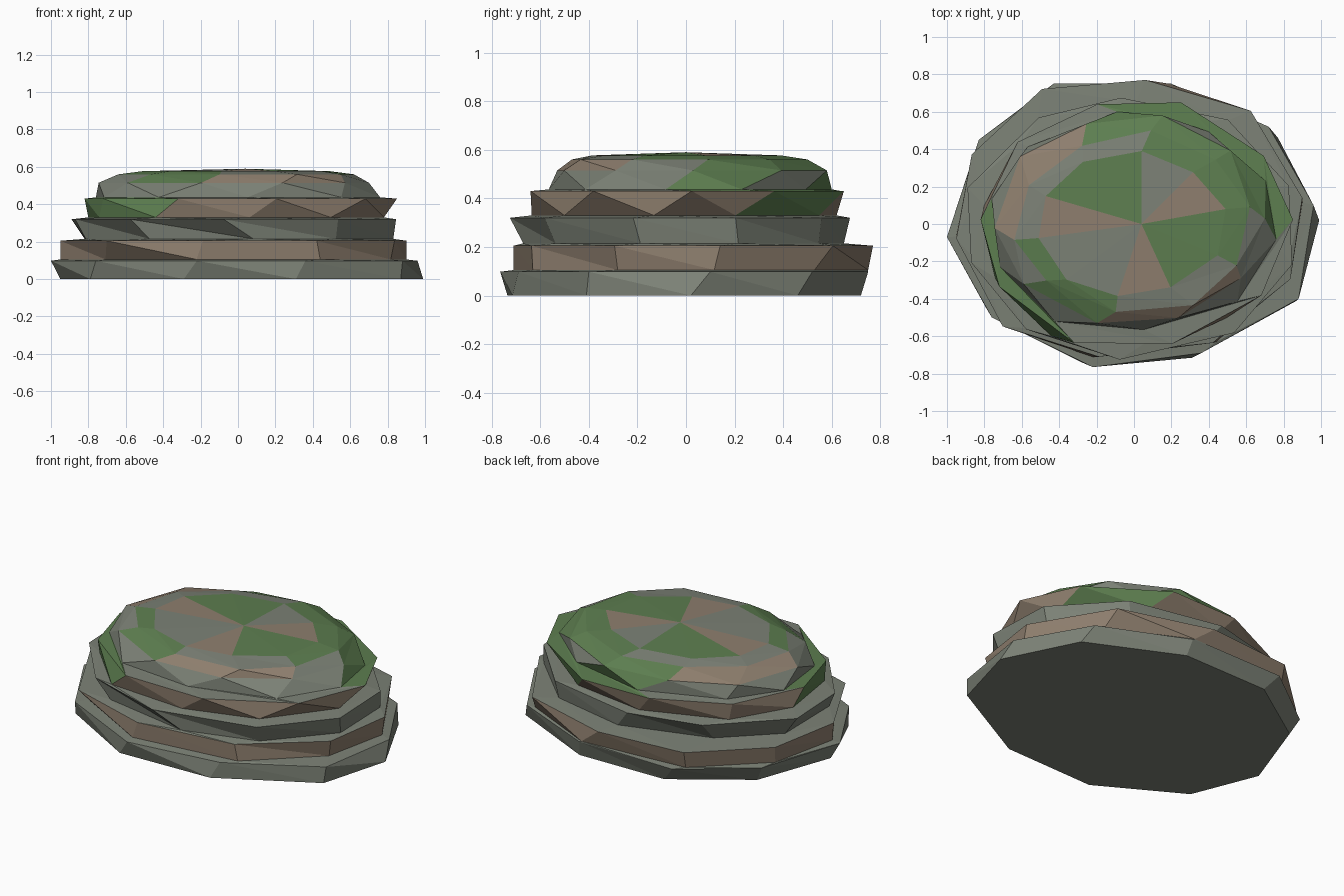
import bpy, bmesh, math, random

if "Cube" in bpy.data.objects:
    bpy.data.objects.remove(bpy.data.objects["Cube"])

random.seed(4)
N = 10
COLOURS = {"S": ("stone", (0.20, 0.22, 0.18, 1)),
           "B": ("brown_stone", (0.27, 0.21, 0.155, 1)),
           "G": ("moss", (0.11, 0.21, 0.08, 1))}
KEYS = list(COLOURS)

# Hand-shaped outlines of the lowest slab
base_low = [(.99, .02), (.77, .46), (.22, .72), (-.35, .71), (-.78, .42),
            (-.95, -.05), (-.79, -.45), (-.29, -.735), (.31, -.715), (.87, -.41)]
base_high = [(.96, .1), (.72, .52), (.2, .75), (-.43, .75), (-.83, .45),
             (-1, -.07), (-.76, -.5), (-.22, -.765), (.36, -.69), (.88, -.4)]


def outline(x0, x1, y0, y1, phase):
    """Ten-sided uneven oval fitted to the given extents."""
    pts = []
    for i in range(N):
        a = math.radians(phase + 36 * i + random.uniform(-3, 3))
        r = random.uniform(0.96, 1.04)
        pts.append((r * math.cos(a), r * math.sin(a)))
    xs, ys = [p[0] for p in pts], [p[1] for p in pts]
    fit = lambda v, s, lo, hi: lo + (v - min(s)) / (max(s) - min(s)) * (hi - lo)
    return [(fit(x, xs, x0, x1), fit(y, ys, y0, y1)) for x, y in pts]


# Upper rings: height, x range, y range, twist, colours of the band below
rings = [
    (.105, -.95, .90, -.71, .75, 8, "SSSSSSSSSS"),
    (.205, -.95, .90, -.71, .77, 9, "BBBBBBBBBB"),
    (.215, -.82, .83, -.67, .65, 20, "SSSSSSSSSS"),
    (.32, -.89, .845, -.725, .675, 18, "SSSSSSSSSS"),
    (.33, -.80, .78, -.635, .62, 25, "SSSSSSSSSS"),
    (.43, -.82, .85, -.64, .65, 34, "GBBBGGBBBB"),
    (.437, -.76, .76, -.565, .60, 25, "GGSSGGSSSG"),
    (.515, -.745, .70, -.53, .58, 38, "SGSSSSSSSG"),
    (.56, -.64, .62, -.47, .50, 44, "GGBBSGBBSG"),
    (.577, -.51, .49, -.385, .39, 46, "GSSSGGSSGG"),
]

bm = bmesh.new()
loops = [[bm.verts.new((x, y, z)) for x, y in pts]
         for pts, z in ((base_low, 0), (base_high, .098))]
bands = ["SSSSSSSSSS"]
for z, x0, x1, y0, y1, phase, colours in rings:
    loops.append([bm.verts.new((x, y, z)) for x, y in outline(x0, x1, y0, y1, phase)])
    bands.append(colours)


def face(verts, key):
    bm.faces.new(verts).material_index = KEYS.index(key)


# Triangulated slab sides and ledges
for low, high, colours in zip(loops, loops[1:], bands):
    for i in range(N):
        j = (i + 1) % N
        face((low[i], low[j], high[i]), colours[i])
        face((low[j], high[j], high[i]), colours[i])

# Domed cap fan and flat underside
peak = bm.verts.new((.04, 0, .59))
for i, key in enumerate("SGGBSSBGGB"):
    face((loops[-1][i], loops[-1][(i + 1) % N], peak), key)
face(loops[0][::-1], "S")
bmesh.ops.recalc_face_normals(bm, faces=bm.faces[:])

mesh = bpy.data.meshes.new("layered_rock")
for name, colour in COLOURS.values():
    mat = bpy.data.materials.new(name)
    mat.diffuse_color = colour
    mat.use_nodes = True
    mat.node_tree.nodes["Principled BSDF"].inputs["Base Color"].default_value = mat.diffuse_color
    mesh.materials.append(mat)
bm.to_mesh(mesh)
bm.free()
rock = bpy.data.objects.new("layered_rock", mesh)
bpy.context.collection.objects.link(rock)
